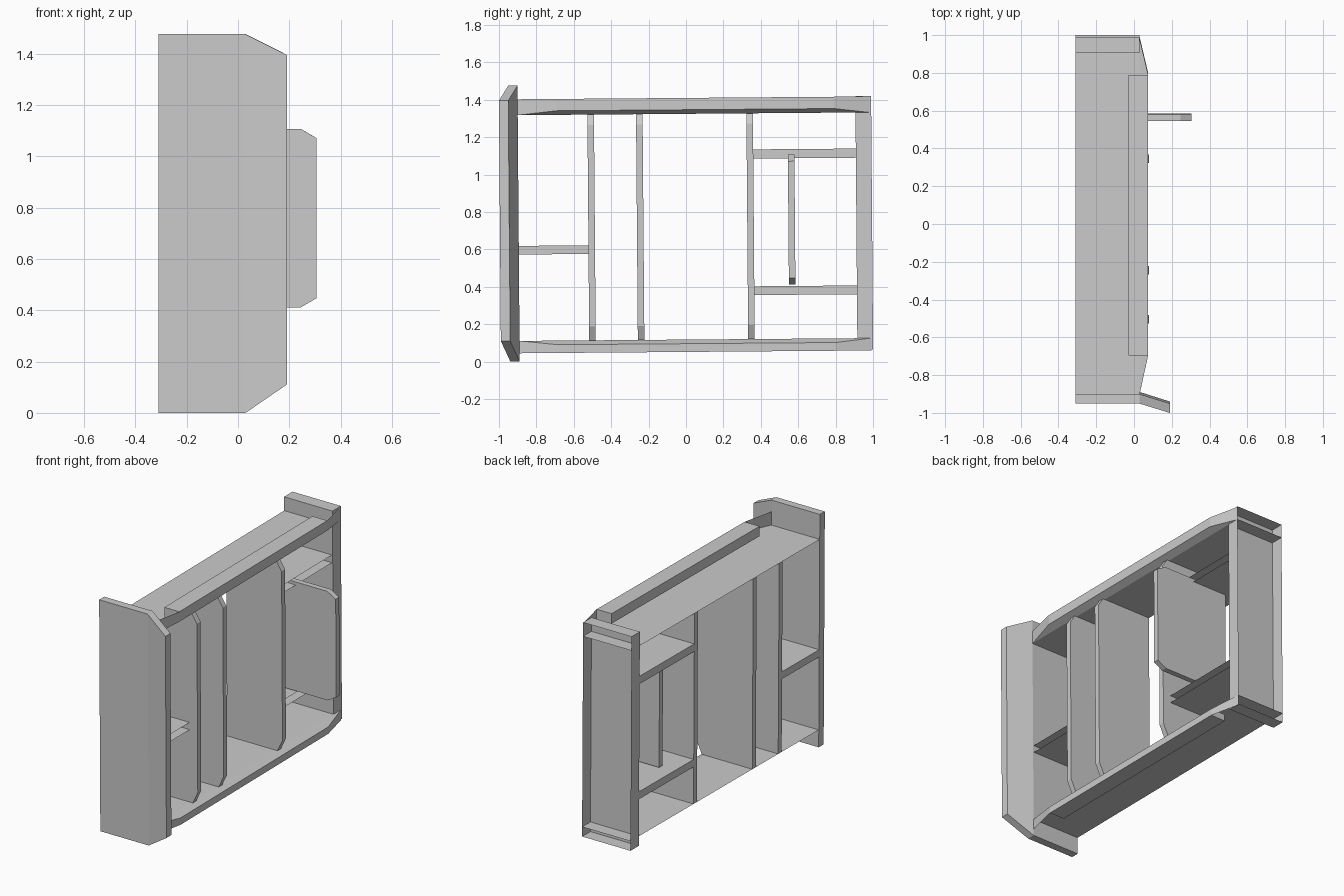
import bpy
from mathutils import Matrix, Vector

if "Cube" in bpy.data.objects:
    bpy.data.objects.remove(bpy.data.objects["Cube"])

# The whole unit leans very slightly about the x axis
PIVOT = Vector((0, 0, 0.74))
LEAN = Matrix.Translation(PIVOT) @ Matrix.Rotation(0.008, 4, 'X') @ Matrix.Translation(-PIVOT)
BACK, EDGE = -0.31, 0.03


def mesh(name, verts, faces):
    me = bpy.data.meshes.new(name)
    me.from_pydata([LEAN @ Vector(v) for v in verts], [], faces)
    me.update()
    ob = bpy.data.objects.new(name, me)
    bpy.context.collection.objects.link(ob)
    return ob


def box(name, x, y, z, open_front=False):
    verts = [(a, b, c) for a in x for b in y for c in z]
    faces = [(0, 1, 3, 2), (0, 4, 5, 1), (2, 3, 7, 6), (0, 2, 6, 4), (1, 5, 7, 3)]
    if not open_front:
        faces.append((4, 6, 7, 5))
    return mesh(name, verts, faces)


def divider(name, y, back, front, z0, z1, cx, c_low, c_high, t=0.035):
    # Upright board with its two front corners cut off
    prof = [(back, z0), (front - cx, z0), (front, z0 + c_low),
            (front, z1 - c_high), (front - cx, z1), (back, z1)]
    n = len(prof)
    verts = [(x, y + s * t / 2, z) for s in (-1, 1) for x, z in prof]
    faces = [tuple(range(n)), tuple(reversed(range(n, 2 * n)))]
    faces += [((i + 1) % n, i, i + n, (i + 1) % n + n) for i in range(n)]
    return mesh(name, verts, faces)


def sheet(name, quad):
    return mesh(name, quad, [(0, 1, 2, 3)])


# Thick end panel with a bent, tapered front wing
stations = [(BACK, -0.92, 0.008, 1.483), (EDGE, -0.92, 0.008, 1.483), (0.19, -0.97, 0.118, 1.403)]
verts, faces = [], []
for x, y, lo, hi in stations:
    verts += [(x, y - 0.025, lo), (x, y + 0.025, lo), (x, y + 0.025, hi), (x, y - 0.025, hi)]
for k in (0, 4):
    for i in range(4):
        j = (i + 1) % 4
        faces.append((k + i, k + j, k + 4 + j, k + 4 + i))
faces += [(3, 2, 1, 0), (8, 9, 10, 11)]
mesh("winged_end_panel", verts, faces)

# Opposite end: thin panel with flanges turned outward
Y0, Y1, Z0, Z1 = 0.911, 0.995, 0.057, 1.413
sheet("end_panel", [(BACK, Y0, Z0), (EDGE, Y0, Z0), (EDGE, Y0, Z1), (BACK, Y0, Z1)])
for name, x in (("end_flange_back", BACK), ("end_flange_front", EDGE)):
    sheet(name, [(x, Y0, Z0), (x, Y1, Z0), (x, Y1, Z1), (x, Y0, Z1)])
for name, z in (("end_flange_bottom", Z0), ("end_flange_top", Z1)):
    sheet(name, [(BACK, Y0, z), (EDGE, Y0, z), (EDGE, Y1, z), (BACK, Y1, z)])

# Top and bottom boards, each with a front lip and a raised rail
for tag, z, s, depth in (("top", 1.325, 1, 0.085), ("bottom", 0.118, -1, 0.066)):
    ya, yb, ra, rb = -0.895, 0.985, -0.69, 0.795
    sheet(tag + "_board", [(BACK, ya, z), (EDGE, ya, z), (EDGE, Y1, z), (BACK, Y1, z)])
    r0, r1 = z + s * 0.022, z + s * depth
    box(tag + "_rail", (-0.03, 0.075), (ra, rb), sorted((r0, r1)))
    mesh(tag + "_lip",
         [(EDGE, ya, z), (EDGE, yb, z), (EDGE, yb, r1), (EDGE, ya, r1),
          (0.075, ra, r0), (0.075, rb, r0), (0.075, rb, r1), (0.075, ra, r1)],
         [(0, 1, 5, 4), (1, 2, 6, 5), (3, 0, 4, 7)])

# Full height dividers
for i, y in enumerate((-0.505, -0.245, 0.345)):
    divider("divider_%d" % (i + 1), y, BACK, 0.08, 0.118, 1.325, 0.035, 0.075, 0.055)

# Short divider that stands forward between the two shelves
divider("forward_divider", 0.565, -0.22, 0.305, 0.407, 1.102, 0.06, 0.035, 0.035)

# Shelves, open along the front edge
for name, y, z in (("low_shelf", (-0.895, -0.522), (0.58, 0.626)),
                   ("right_lower_shelf", (0.362, Y0), (0.353, 0.4)),
                   ("right_upper_shelf", (0.362, Y0), (1.083, 1.132))):
    box(name, (BACK, 0.025), y, z, open_front=True)
